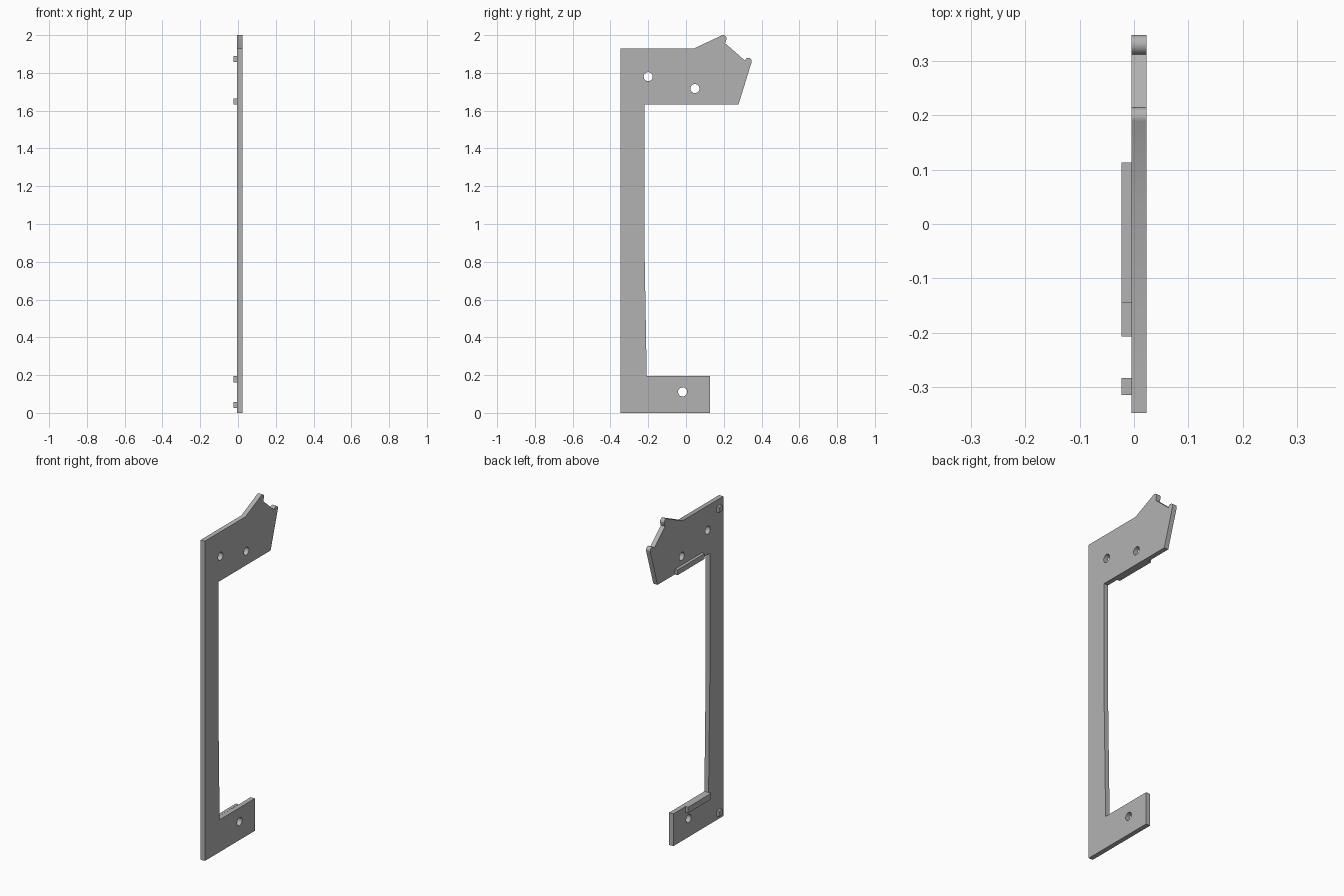
import bpy
import bmesh
from math import cos, sin, radians
from mathutils import Matrix, Vector

if "Cube" in bpy.data.objects:
    bpy.data.objects.remove(bpy.data.objects["Cube"], do_unlink=True)

grey = bpy.data.materials.new("plain grey")
grey.use_nodes = True
colour = (0.45, 0.45, 0.45, 1)
grey.diffuse_color = colour
grey.node_tree.nodes["Principled BSDF"].inputs["Base Color"].default_value = colour

PLATE_BACK, PLATE_FRONT, TAB_END = -0.005, 0.023, -0.023


def arc(y, z, radius, start, end, steps):
    """Points along an arc, angles in degrees."""
    angles = [radians(start + (end - start) * i / steps) for i in range(steps + 1)]
    return [(y + radius * cos(a), z + radius * sin(a)) for a in angles]


def add_plate(name, outline, holes):
    """Extrude a side profile with round holes along x."""
    curve = bpy.data.curves.new(name, "CURVE")
    curve.dimensions = "2D"
    curve.fill_mode = "BOTH"
    curve.extrude = (PLATE_FRONT - PLATE_BACK) / 2
    for loop in [outline] + holes:
        spline = curve.splines.new("POLY")
        spline.points.add(len(loop) - 1)
        for point, (y, z) in zip(spline.points, loop):
            point.co = (y, z, 0, 1)
        spline.use_cyclic_u = True
    helper = bpy.data.objects.new(name + " profile", curve)
    bpy.context.collection.objects.link(helper)
    depsgraph = bpy.context.evaluated_depsgraph_get()
    mesh = bpy.data.meshes.new_from_object(helper.evaluated_get(depsgraph))
    bpy.data.objects.remove(helper)

    # Stand the profile up in the y-z plane and weld its rims
    stand = Matrix(((0, 0, 1, (PLATE_FRONT + PLATE_BACK) / 2),
                    (1, 0, 0, 0), (0, 1, 0, 0), (0, 0, 0, 1)))
    mesh.transform(stand)
    bm = bmesh.new()
    bm.from_mesh(mesh)
    bmesh.ops.remove_doubles(bm, verts=bm.verts, dist=0.0001)
    bmesh.ops.recalc_face_normals(bm, faces=bm.faces)
    bm.to_mesh(mesh)
    bm.free()
    mesh.materials.clear()
    mesh.materials.append(grey)
    plate = bpy.data.objects.new(name, mesh)
    bpy.context.collection.objects.link(plate)
    bpy.ops.object.select_all(action="DESELECT")
    bpy.context.view_layer.objects.active = plate
    plate.select_set(True)
    bpy.ops.object.shade_smooth_by_angle(angle=radians(30))


def add_tab(name, y0, y1, z0, z1):
    """Block standing on the back of the plate."""
    low, high = Vector((TAB_END, y0, z0)), Vector((PLATE_BACK, y1, z1))
    bm = bmesh.new()
    bmesh.ops.create_cube(bm, size=1)
    bmesh.ops.scale(bm, vec=high - low, verts=bm.verts)
    bmesh.ops.translate(bm, vec=(low + high) / 2, verts=bm.verts)
    mesh = bpy.data.meshes.new(name)
    bm.to_mesh(mesh)
    bm.free()
    mesh.materials.append(grey)
    bpy.context.collection.objects.link(bpy.data.objects.new(name, mesh))


# Bracket plate: foot, tapered upright and head with two rounded knobs
outline = [(-0.348, 0), (0.128, 0), (0.128, 0.195), (-0.208, 0.195),
           (-0.221, 0.95), (-0.221, 1.633), (0.278, 1.633)]
outline += arc(0.33, 1.862, 0.018, -16, 170, 14)
outline += [(0.207, 1.957)]
outline += arc(0.197, 1.982, 0.018, -20, 116, 10)
outline += [(0.04, 1.928), (-0.348, 1.928)]
holes = [arc(y, z, 0.024, 0, 345, 23)
         for y, z in ((-0.2, 1.78), (0.047, 1.717), (-0.018, 0.111))]
add_plate("bracket_plate", outline, holes)

# Rails along the opening and square locating pegs
add_tab("upper_rail", -0.145, 0.113, 1.633, 1.665)
add_tab("lower_rail", -0.207, 0.012, 0.16, 0.196)
add_tab("upper_peg", -0.315, -0.283, 1.858, 1.89)
add_tab("lower_peg", -0.315, -0.283, 0.025, 0.057)
